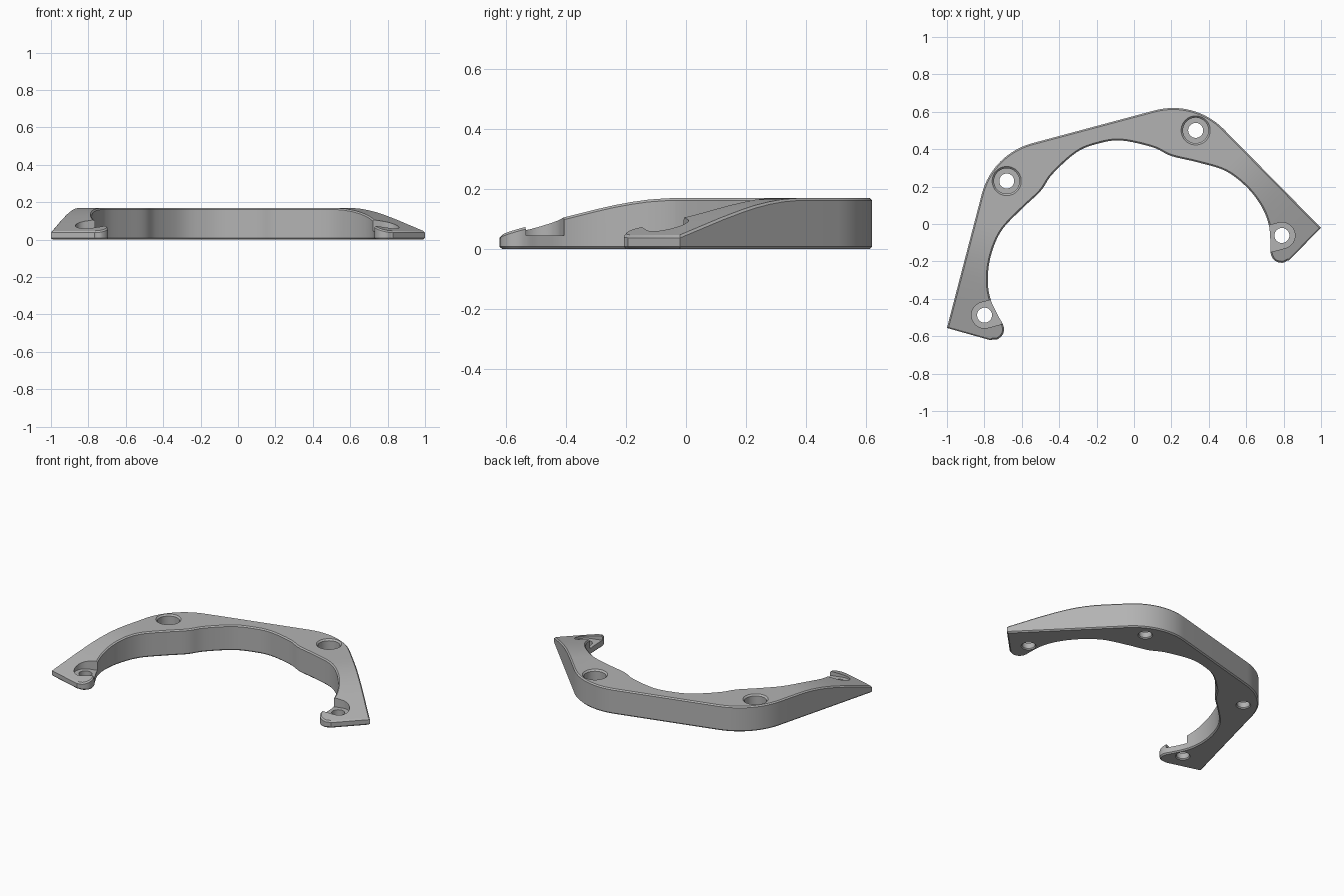
import bpy, bmesh, math
from mathutils import Vector, Matrix

cube = bpy.data.objects.get("Cube")
if cube:
    bpy.data.objects.remove(cube)

TOP, CHAMFER, FLOOR = 0.17, 0.008, 0.045
TIP = Vector((1.035, -0.278))
ARM = Vector((-0.5, 0.866))          # direction up the arm from its end
RAMP = [(0, 0.045), (0.1, 0.075), (0.2, 0.105), (0.3, 0.132), (0.36, 0.146),
        (0.42, 0.157), (0.48, 0.165), (0.54, 0.169), (0.58, TOP)]


def arc(cx, cy, r, a0, a1, n):
    angles = [math.radians(a0 + (a1 - a0) * i / n) for i in range(n + 1)]
    return [Vector((cx + r * math.cos(a), cy + r * math.sin(a))) for a in angles]


def spline(points, steps=6):
    """Smooth curve through all points but the first and last."""
    p = [Vector(q) for q in points]
    out = []
    for a, b, c, d in zip(p, p[1:], p[2:], p[3:]):
        for i in range(steps):
            t = i / steps
            out.append(0.5 * (2 * b + (c - a) * t + (2 * a - 5 * b + 4 * c - d) * t * t
                              + (3 * b - a - 3 * c + d) * t ** 3))
    return out + [p[-2]]


def inset(path, dist):
    """Move an open clockwise path inwards, its ends staying on the mirror line."""
    def right(a, b):
        e = (b - a).normalized()
        return Vector((e.y, -e.x))
    out = [path[0] - Vector((0, dist))]
    for a, b, c in zip(path, path[1:], path[2:]):
        n1, n2 = right(a, b), right(b, c)
        out.append(b + (n1 + n2) * dist / (1 + n1.dot(n2)))
    return out + [path[-1] + Vector((0, dist))]


def ramp_height(s):
    for (s0, z0), (s1, z1) in zip(RAMP, RAMP[1:]):
        if s < s1:
            return z0 + (z1 - z0) * max(s - s0, 0) / (s1 - s0)
    return TOP


def make_object(name, bm):
    bmesh.ops.recalc_face_normals(bm, faces=bm.faces)
    mesh = bpy.data.meshes.new(name)
    bm.to_mesh(mesh)
    bm.free()
    ob = bpy.data.objects.new(name, mesh)
    bpy.context.collection.objects.link(ob)
    return ob


def stack(bm, rings):
    """Skin closed rings of 3D points and cap both ends."""
    loops = [[bm.verts.new(p) for p in ring] for ring in rings]
    for lo, hi in zip(loops, loops[1:]):
        for i in range(len(lo)):
            bm.faces.new((lo[i - 1], lo[i], hi[i], hi[i - 1]))
    bm.faces.new(loops[0])
    bm.faces.new(loops[-1])


# Half outline: back edge, rounded shoulder, pointed end, hook, wavy inner edge
inner = spline([(0.85, -0.43), (0.826, -0.402), (0.79, -0.406), (0.757, -0.39),
                (0.742, -0.362), (0.742, -0.33), (0.755, -0.28), (0.77, -0.186),
                (0.756, -0.08), (0.706, 0.038), (0.62, 0.148), (0.49, 0.23),
                (0.361, 0.3), (0.278, 0.37), (0.124, 0.449), (0, 0.465),
                (-0.124, 0.449)])
outline = [Vector((0, 0.558))] + arc(0.339, 0.178, 0.38, 90, 30, 16) + [TIP] + inner
small = inset(outline, CHAMFER)

# Chamfered half body, open along the mirror line
bm = bmesh.new()
layers = [(small, 0), (outline, CHAMFER), (outline, TOP - CHAMFER), (small, TOP)]
loops = [[bm.verts.new((p.x, p.y, z)) for p in path] for path, z in layers]
for lo, hi in zip(loops, loops[1:]):
    for i in range(len(lo) - 1):
        bm.faces.new((lo[i], lo[i + 1], hi[i + 1], hi[i]))
caps = [bm.faces.new(loops[0]), bm.faces.new(loops[-1])]
bmesh.ops.triangulate(bm, faces=caps)

# Slice across the arm and lower the top along the ramp
for s, _ in RAMP[1:]:
    bmesh.ops.bisect_plane(bm, geom=bm.verts[:] + bm.edges[:] + bm.faces[:], dist=1e-5,
                           plane_co=(TIP + ARM * s).to_3d(), plane_no=ARM.to_3d())
for v in bm.verts:
    if v.co.z > TOP / 2:
        v.co.z += ramp_height((v.co.xy - TIP).dot(ARM)) - TOP

# Mirror the half
copy = bmesh.ops.duplicate(bm, geom=bm.verts[:] + bm.edges[:] + bm.faces[:])["geom"]
bmesh.ops.scale(bm, vec=(-1, 1, 1), verts=[g for g in copy if isinstance(g, bmesh.types.BMVert)])
bmesh.ops.remove_doubles(bm, verts=bm.verts, dist=1e-5)
bracket = make_object("curved_bracket", bm)


def cut(name, rings):
    bm = bmesh.new()
    stack(bm, rings)
    cutter = make_object(name, bm)
    cutter.hide_render = True
    mod = bracket.modifiers.new(name, "BOOLEAN")
    mod.operation, mod.solver, mod.object = "DIFFERENCE", "EXACT", cutter
    bpy.context.view_layer.objects.active = bracket
    bpy.ops.object.modifier_apply(modifier=name)
    bpy.data.objects.remove(cutter)


def lathe(x, y, profile):
    return [[p.to_3d() + Vector((0, 0, z)) for p in arc(x, y, r, 0, 350, 35)]
            for r, z in profile]


# Screw holes, counterbores and the open pockets behind the hooks
shaft = [(0.046, -0.05), (0.046, 0), (0.04, 0.007)]
for side in (-1, 1):
    cut("shoulder_hole", lathe(side * 0.523, 0.398, shaft + [
        (0.04, FLOOR), (0.068, FLOOR), (0.068, TOP - 0.01), (0.078, TOP), (0.078, 0.3)]))
    slot = arc(0.823, -0.264, 0.07, -90, 90, 20) + [Vector((0.65, -0.194)), Vector((0.65, -0.334))]
    cut("end_pocket", [[Vector((p.x * side, p.y, z)) for p in slot] for z in (FLOOR, 0.3)])
    cut("end_hole", lathe(side * 0.823, -0.264, shaft + [(0.04, 0.3)]))

# Turn into place
bracket.data.transform(Matrix.Translation((-0.0724, -0.0194, 0))
                       @ Matrix.Rotation(math.radians(15), 4, "Z"))

# Material and shading
grey = bpy.data.materials.new("plain grey")
grey.use_nodes = True
colour = (0.45, 0.45, 0.45, 1)
grey.diffuse_color = colour
grey.node_tree.nodes["Principled BSDF"].inputs["Base Color"].default_value = colour
bracket.data.materials.clear()
bracket.data.materials.append(grey)
bpy.ops.object.select_all(action="DESELECT")
bracket.select_set(True)
bpy.context.view_layer.objects.active = bracket
bpy.ops.object.shade_smooth_by_angle(angle=math.radians(30))
